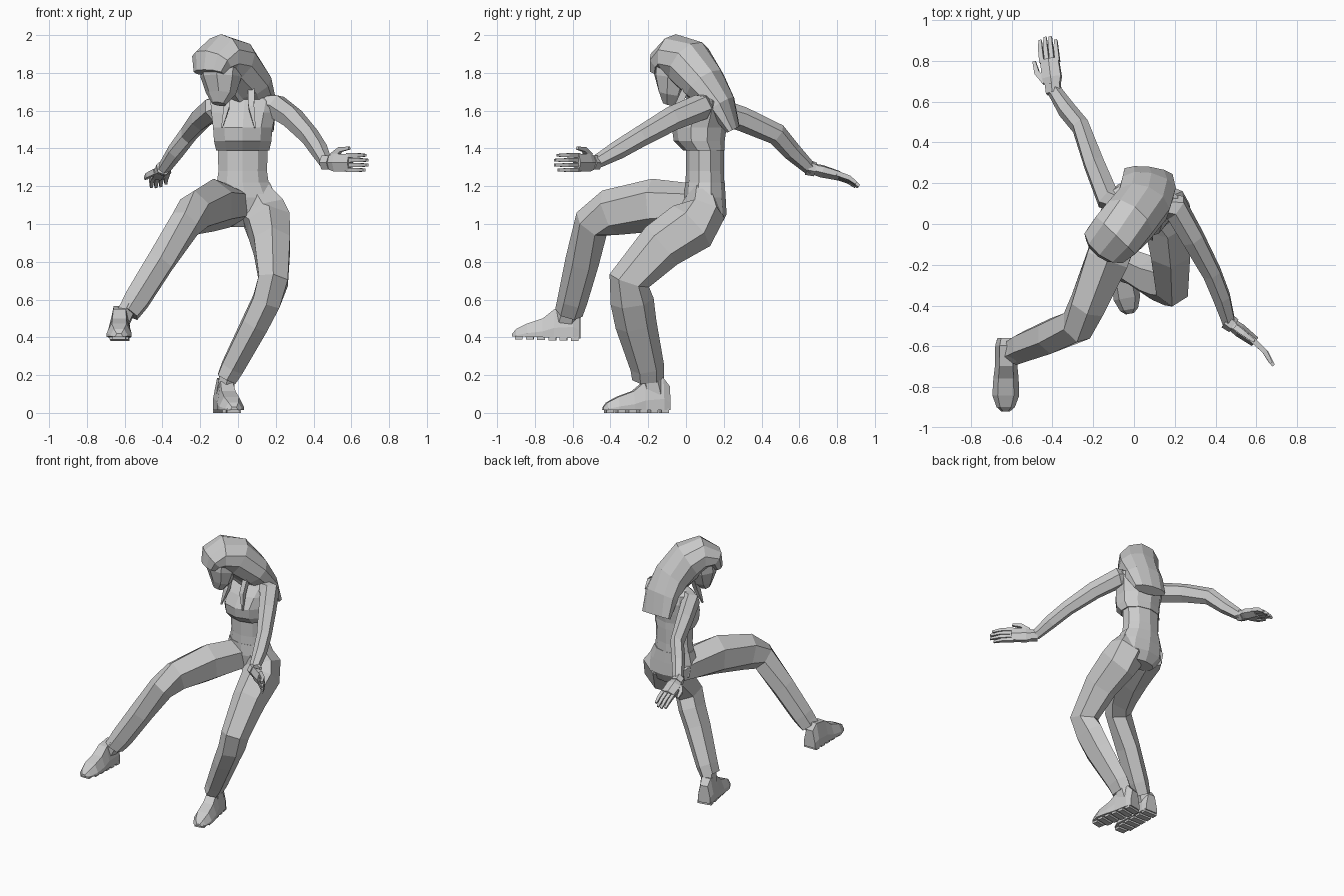
import bpy, bmesh
from math import cos, sin, pi
from mathutils import Vector as V


def build(name, rings):
    """Skin a list of equal-length point rings, closing both ends."""
    bm = bmesh.new()
    loops = [[bm.verts.new(p) for p in r] for r in rings]
    n = len(loops[0])
    for a, b in zip(loops, loops[1:]):
        for i in range(n):
            j = (i + 1) % n
            bm.faces.new((a[i], a[j], b[j], b[i]))
    bm.faces.new(loops[0])
    bm.faces.new(loops[-1])
    bmesh.ops.recalc_face_normals(bm, faces=bm.faces)
    me = bpy.data.meshes.new(name)
    bm.to_mesh(me)
    bm.free()
    ob = bpy.data.objects.new(name, me)
    bpy.context.collection.objects.link(ob)
    return ob


def loft(name, rows, side=(1, 0, 0), n=6, side_end=None, level=False):
    """Tube along rows of (x, y, z, half width along side, half depth)."""
    c = [V(r[:3]) for r in rows]
    rings = []
    for i, r in enumerate(rows):
        before = (c[i] - c[i - 1]).normalized() if i else V()
        after = (c[i + 1] - c[i]).normalized() if i < len(c) - 1 else V()
        t = V((0, 0, 1)) if level else (before + after).normalized()
        u = V(side).lerp(V(side_end or side), i / (len(rows) - 1))
        u = (u - u.dot(t) * t).normalized()
        v = t.cross(u)
        ang = [2 * pi * (k + 0.5) / n for k in range(n)]
        rings.append([c[i] + u * r[3] * cos(a) + v * r[4] * sin(a) for a in ang])
    return build(name, rings)


# Torso: trousers seat, bare waist, cropped top
loft("pelvis", [(.05, .12, .985, .11, .06), (.05, .11, 1.05, .185, .105),
                (.035, .10, 1.14, .18, .11), (.025, .10, 1.22, .15, .105)],
     n=10, level=True)
loft("waist", [(.025, .10, 1.18, .15, .105), (.025, .10, 1.28, .135, .1),
               (.025, .10, 1.42, .14, .1)], n=10, level=True)
loft("cropped_top", [(.025, .095, 1.39, .148, .11), (.025, .07, 1.44, .16, .135),
                     (.025, .07, 1.51, .165, .145), (.03, .095, 1.59, .18, .125),
                     (.035, .11, 1.65, .19, .09), (.035, .10, 1.69, .10, .06)],
     n=10, level=True)
loft("neck", [(.03, .09, 1.65, .055, .055), (-.05, -.02, 1.77, .055, .055)])

# Head turned to one side, with long swept hair
loft("head", [(-.10, -.09, 1.635, .04, .035), (-.09, -.075, 1.69, .085, .07),
              (-.09, -.065, 1.78, .115, .105), (-.085, -.055, 1.87, .115, .11),
              (-.08, -.05, 1.94, .07, .07)], side=(.8, -.6, 0), n=8)
loft("hair", [(-.155, -.125, 1.80, .095, .045), (-.14, -.105, 1.86, .125, .08),
              (-.09, -.055, 1.885, .14, .12), (-.025, .015, 1.85, .14, .135),
              (.045, .10, 1.74, .14, .115), (.07, .185, 1.63, .14, .08),
              (.07, .25, 1.5, .125, .035)],
     side=(.8, -.6, 0), n=10, side_end=(1, -.15, 0))
for name, x0, x1 in (("right_lock", -.06, -.085), ("left_lock", .07, .09)):
    loft(name, [(x0, -.0, 1.72, .025, .025), (x0, -.045, 1.62, .022, .025),
                (x1, -.075, 1.51, .005, .008)], n=4)

# Legs
loft("right_leg", [(-.02, .15, 1.07, .10, .08), (-.045, .07, 1.095, .125, .115),
                   (-.13, -.17, 1.10, .12, .14),
                   (-.23, -.40, 1.06, .095, .125), (-.28, -.50, 1.00, .085, .10),
                   (-.41, -.55, .80, .08, .09), (-.535, -.60, .60, .075, .08),
                   (-.58, -.62, .53, .063, .075)])
loft("left_leg", [(.075, .09, 1.20, .085, .06), (.13, .09, 1.07, .135, .12),
                  (.165, .03, .99, .128, .145),
                  (.18, -.13, .885, .11, .13), (.187, -.30, .70, .09, .11),
                  (.15, -.285, .59, .085, .115), (.09, -.265, .47, .08, .11),
                  (-.03, -.205, .24, .068, .09), (-.06, -.20, .18, .06, .085)])


def box(name, centre, u, v, half):
    """Box lug with horizontal axes u and v."""
    a, b, h = half
    ring = [centre + u * a * s + v * b * t for s, t in ((-1, -1), (1, -1), (1, 1), (-1, 1))]
    up = V((0, 0, h))
    return build(name, [[p - up for p in ring], [p + up for p in ring]])


def shoe(side, heel, toe, leg_end):
    """Shoe lofted from heel to toe, with a lugged sole and an ankle."""
    heel, toe = V(heel), V(toe)
    d = toe - heel
    flat = V((d.x, d.y, 0)).normalized()
    w = V((-flat.y, flat.x, 0))
    rows = [(0, .045, .14), (.1, .055, .185), (.38, .055, .165), (.55, .062, .115),
            (.78, .066, .085), (.94, .045, .055), (1, .02, .03)]
    prof = [(-1, .015), (1, .015), (1, .4), (.6, 1), (-.6, 1), (-1, .4)]
    build(side + "_shoe", [[heel + d * f + w * hw * x + V((0, 0, max(.015, h * z)))
                            for x, z in prof] for f, hw, h in rows])
    for i in range(6):
        f = .08 + .165 * i
        box(side + "_sole_lug", heel + d * f + V((0, 0, .012)), w, flat,
            (.05 if i < 5 else .035, .02, .012))
    a = heel + d * .22
    loft(side + "_ankle", [(a.x, a.y, a.z + .09, .052, .07), (*leg_end, .048, .06)])


shoe("right", (-.625, -.56, .38), (-.63, -.92, .39), (-.575, -.615, .57))
shoe("left", (-.085, -.09, 0), (-.02, -.44, 0), (-.055, -.19, .21))

# Arms
loft("right_arm", [(-.06, .10, 1.63, .05, .05), (-.13, .13, 1.61, .065, .07),
                   (-.198, .30, 1.555, .055, .065), (-.263, .48, 1.475, .045, .058),
                   (-.33, .56, 1.385, .045, .05), (-.395, .66, 1.29, .035, .035)])
loft("left_arm", [(.12, .10, 1.64, .05, .05), (.205, .08, 1.62, .07, .07),
                  (.29, -.07, 1.56, .06, .065), (.382, -.24, 1.463, .05, .055),
                  (.43, -.36, 1.392, .047, .05), (.465, -.48, 1.325, .035, .035)])


def hand(side, wrist, along, across, curl):
    """Flat palm, four bent fingers and a thumb."""
    p, d, w, c = V(wrist), V(along).normalized(), V(across).normalized(), V(curl)

    def row(q, a, b):
        return (*q, a, b)
    loft(side + "_cuff", [row(p - d * .02, .042, .042), row(p + d * .025, .042, .038)], w)
    loft(side + "_palm", [row(p, .035, .028), row(p + d * .06, .055, .034),
                          row(p + d * .155, .052, .026)], w)
    for i in range(4):
        q = p + w * (-.039 + .026 * i) + d * .14
        k = (.85, 1, 1, .9)[i]
        loft(side + "_finger", [row(q, .016, .019), row(q + (d * .08 + c * .015) * k, .015, .017),
                                row(q + (d * .12 + c * .06) * k, .010, .011)], w, 4)
    q = p + d * .04 + w * .035
    loft(side + "_thumb", [row(q, .02, .022), row(q + d * .05 + w * .035, .018, .018),
                           row(q + d * .11 + w * .042, .011, .011)], d.cross(w), 4)


hand("right", (-.395, .66, 1.295), (-.12, .9, -.24), (-1, -.1, -.2), (.1, .1, -.5))
hand("left", (.47, -.485, 1.325), (.8, -.6, 0), (0, 0, 1), (.1, -.9, .0))
